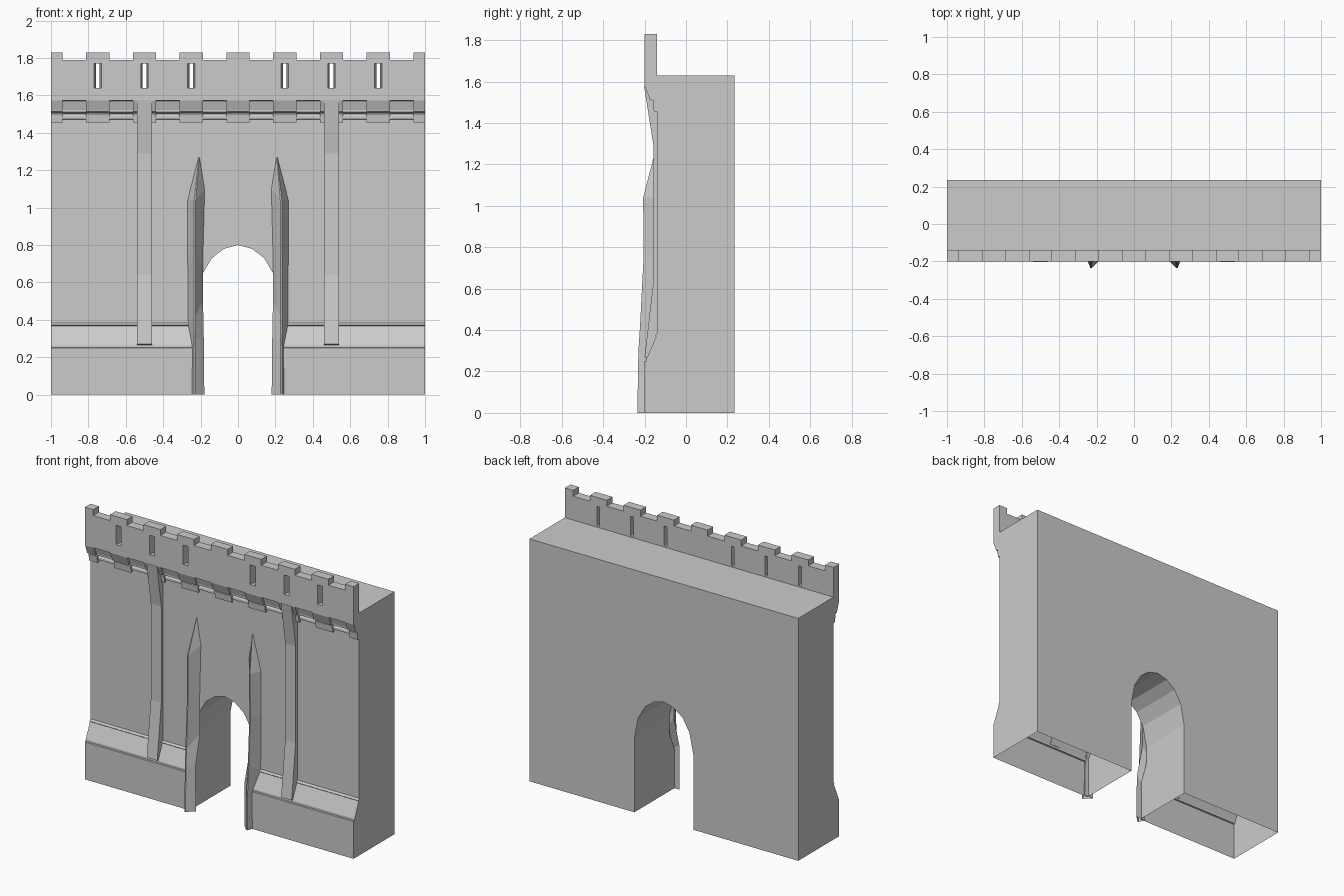
import bpy, bmesh

if "Cube" in bpy.data.objects:
    bpy.data.objects.remove(bpy.data.objects["Cube"])


def loft(bm, rings):
    """Skin a list of matching point rings and cap both ends."""
    vs = [[bm.verts.new(p) for p in r] for r in rings]
    n = len(vs[0])
    for a, b in zip(vs, vs[1:]):
        for i in range(n):
            j = (i + 1) % n
            bm.faces.new((a[i], a[j], b[j], b[i]))
    bm.faces.new(vs[0])
    bm.faces.new(vs[-1])


def along_x(bm, profile, x0, x1):
    loft(bm, [[(x, y, z) for y, z in profile] for x in (x0, x1)])


def make(name, bm, open_bottom=False):
    bmesh.ops.recalc_face_normals(bm, faces=bm.faces[:])
    if open_bottom:
        drop_bottom(bm)
    me = bpy.data.meshes.new(name)
    bm.to_mesh(me)
    bm.free()
    ob = bpy.data.objects.new(name, me)
    bpy.context.collection.objects.link(ob)
    return ob


def drop_bottom(bm):
    low = [f for f in bm.faces if all(v.co.z < 0.001 for v in f.verts)]
    bmesh.ops.delete(bm, geom=low, context='FACES')


# main wall: side profile with plinth, grooves, cornice and parapet
wall_profile = [
    (0.235, 0), (-0.2, 0), (-0.2, 0.25), (-0.19, 0.252), (-0.19, 0.264),
    (-0.145, 0.367), (-0.15, 0.372), (-0.14, 0.384),
    (-0.14, 1.47), (-0.15, 1.475), (-0.15, 1.49), (-0.144, 1.50),
    (-0.166, 1.512), (-0.166, 1.522), (-0.18, 1.57), (-0.2, 1.574),
    (-0.2, 1.83), (-0.14, 1.83), (-0.14, 1.63), (0.235, 1.63)]
bm = bmesh.new()
along_x(bm, wall_profile, -1, 1)
wall = make("wall", bm)

# cutters: gateway arch, parapet gaps, arrow slits
bm = bmesh.new()
half = [(0.22, -0.1), (0.22, 0.5), (0.19, 0.645), (0.14, 0.73), (0.075, 0.78)]
arch = half + [(0, 0.8)] + [(-x, z) for x, z in reversed(half)]
loft(bm, [[(x, y, z) for x, z in arch] for y in (-0.4, 0.4)])
for i in range(8):
    x = -0.875 + 0.25 * i
    along_x(bm, [(-0.3, 1.79), (-0.1, 1.79), (-0.1, 1.9), (-0.3, 1.9)],
            x - 0.0625, x + 0.0625)
for x in (-0.75, -0.5, -0.25, 0.25, 0.5, 0.75):
    loft(bm, [[(x - w, y, 1.64), (x + w, y, 1.64), (x + w, y, 1.77), (x - w, y, 1.77)]
              for y, w in ((-0.21, 0.0205), (-0.13, 0.0085))])
cutter = make("wall_cutter", bm)
cutter.hide_render = True
mod = wall.modifiers.new("openings", 'BOOLEAN')
mod.operation = 'DIFFERENCE'
mod.solver = 'EXACT'
mod.object = cutter
bpy.context.view_layer.update()
cut = bpy.data.meshes.new_from_object(
    wall.evaluated_get(bpy.context.evaluated_depsgraph_get()))
wall.modifiers.clear()
wall.data = cut
bpy.data.objects.remove(cutter)
bm = bmesh.new()
bm.from_mesh(cut)
drop_bottom(bm)
bm.to_mesh(cut)
bm.free()

# corbels under the parapet, aligned with the merlons
corbel = [(-0.138, 1.455), (-0.155, 1.455), (-0.16, 1.50), (-0.154, 1.506),
          (-0.176, 1.514), (-0.178, 1.522), (-0.197, 1.574), (-0.138, 1.574)]
bm = bmesh.new()
for i in range(9):
    x = -1 + 0.25 * i
    along_x(bm, corbel, max(-1, x - 0.0625), min(1, x + 0.0625))
make("corbels", bm)

# bowed pilasters
pilaster = [(-0.2, 0.27), (-0.157, 0.64), (-0.157, 1.29), (-0.202, 1.575),
            (-0.138, 1.575), (-0.138, 0.375), (-0.185, 0.265)]
for side, s in (("left", -1), ("right", 1)):
    bm = bmesh.new()
    along_x(bm, pilaster, s * 0.5 - 0.039, s * 0.5 + 0.039)
    make("pilaster_" + side, bm)

# pointed gate fins: z of outer edge, ridge and inner edge per ring
# (outer x, outer z, ridge x, ridge y, ridge z, inner x, inner z)
fin = [(0.25, 0, 0.23, -0.235, 0, 0.18, 0),
       (0.245, 0.25, 0.23, -0.23, 0.3, 0.183, 0.3),
       (0.268, 0.38, 0.232, -0.222, 0.42, 0.187, 0.5),
       (0.27, 0.75, 0.232, -0.205, 0.75, 0.187, 0.7),
       (0.27, 1.04, 0.23, -0.207, 1.04, 0.177, 1.10),
       (0.209, 1.275, 0.207, -0.145, 1.279, 0.205, 1.275)]
for side, s in (("left", -1), ("right", 1)):
    bm = bmesh.new()
    rings = []
    for k, (ox, oz, rx, ry, rz, ix, iz) in enumerate(fin):
        by = -0.19 if k < 2 else -0.138
        rings.append([(s * ox, by, oz), (s * (rx + 0.004), ry, rz),
                      (s * (rx - 0.004), ry, rz), (s * ix, by, iz)]
                     if k < 5 else
                     [(s * ox, by, oz), (s * (rx + 0.001), ry, rz),
                      (s * (rx - 0.001), ry, rz), (s * ix, by, iz)])
    loft(bm, rings)
    make("gate_fin_" + side, bm, True)
